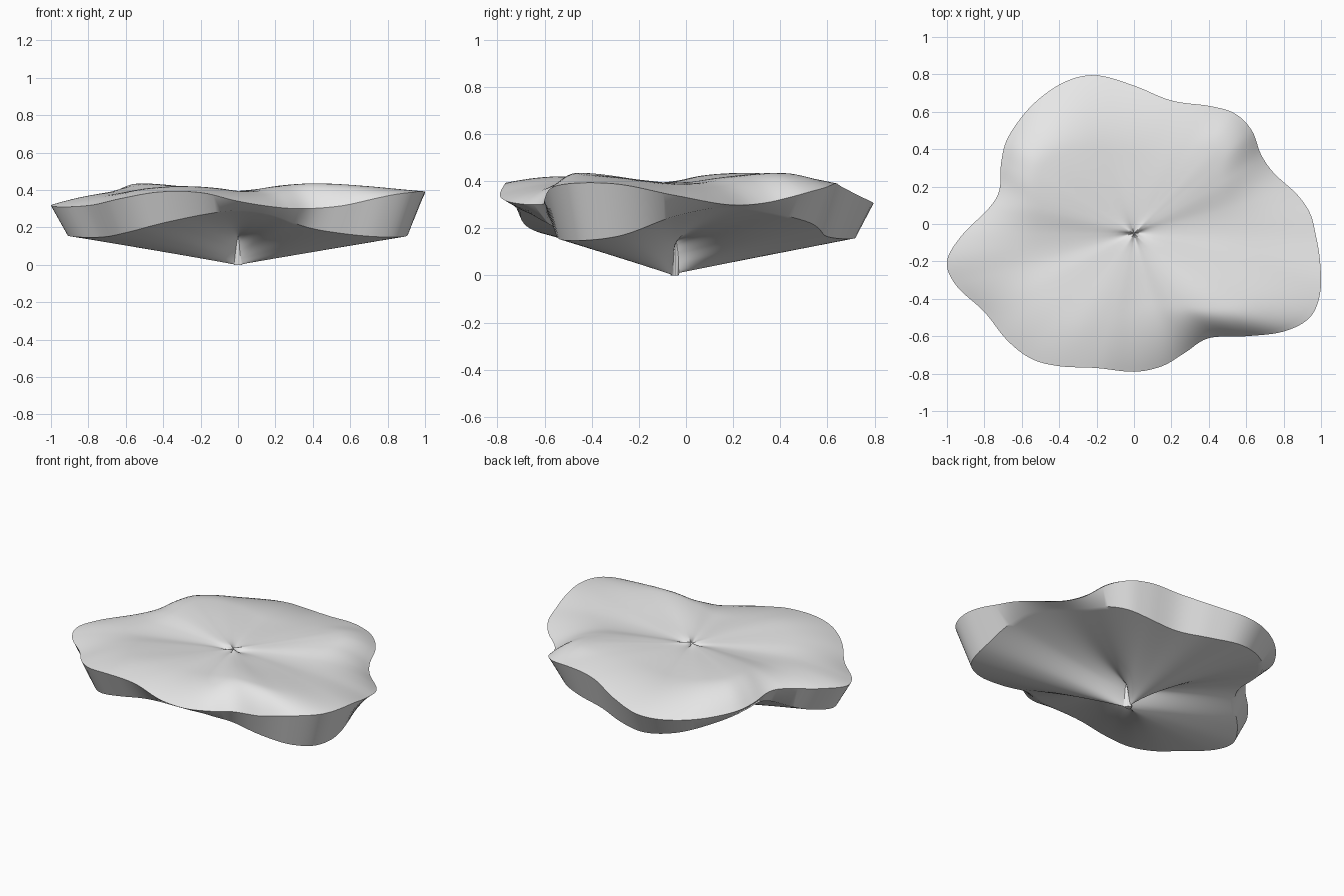
import bpy, bmesh, math

cube = bpy.data.objects.get("Cube")
if cube:
    bpy.data.objects.remove(cube)

CENTRE_Y = -0.05
STEPS = 6        # samples between outline points
RINGS = 28       # rings from axis to rim
AXIS = 0.004     # innermost ring
PILLAR = 0.03    # radius of the central spike underneath
FOOT_SCALE = 0.91
FOOT_DROP = 0.148
PLATEAU = 0.393

# Wavy outline, counterclockwise
outline = [(.97, -.05), (.94, .06), (.87, .16), (.75, .27), (.68, .37), (.63, .5),
           (.54, .59), (.41, .63), (.2, .66), (0, .74), (-.2, .795), (-.37, .76),
           (-.54, .64), (-.67, .47), (-.71, .33), (-.72, .18), (-.78, .08),
           (-.92, -.06), (-1, -.2), (-.95, -.33), (-.8, -.47), (-.68, -.62),
           (-.55, -.72), (-.4, -.76), (-.2, -.77), (0, -.79), (.15, -.76),
           (.27, -.69), (.4, -.61), (.6, -.6), (.8, -.575), (.94, -.5),
           (.995, -.37), (.995, -.2)]

# Heights in hundredths, one every fifteen degrees from +x
top_rim = [34, 30, 31, 36, 39, 37.5, 33.5, 30.5, 30, 31, 33, 35.5,
           33.5, 31, 32, 35.5, 39, 38.5, 34, 31, 30, 31.5, 38, 39]
crest = [39, 39.5, 42, 43.5, 42, 40.5, 39.5, 39, 40.5, 42.5, 43.5, 42.5,
         40, 39, 40.5, 41.5, 42, 41, 39.5, 39.5, 42, 43.5, 42.5, 40.5]
low_rim = [25, 29, 27.5, 23.5, 19, 16.5, 15.5, 16, 18.5, 23, 26.5, 26,
           18, 15, 15, 18, 23, 27, 29, 27, 22, 17.5, 14.8, 16.5]


def spline(values, t):
    """Closed Catmull-Rom curve through a list of numbers."""
    i = math.floor(t)
    f = t - i
    a, b, c, d = (values[(i + k) % len(values)] for k in (-1, 0, 1, 2))
    return b + f / 2 * (c - a + f * (2*a - 5*b + 4*c - d + f * (3*(b - c) + d - a)))


def height(values, angle):
    return spline(values, math.degrees(angle) % 360 / 15) / 100


def top_height(t, angle):
    """Pinched middle, flat plateau, a crest, then a fall to the rim."""
    peak, rim = height(crest, angle), height(top_rim, angle)
    rise = peak - PLATEAU
    turn = min(max(0.54 + 5 * rise, 0.52), 0.74)
    pinch = (0.6 * rise - 0.025) * math.exp(-10 * t)
    if t < turn:
        s = t / turn
        return PLATEAU + rise * s * s * (3 - 2 * s) + pinch
    return peak + (rim - peak) * ((t - turn) / (1 - turn)) ** 2 + pinch


def foot_height(t, angle):
    """Straight rulings from the low rim inward, ending at a thin spike."""
    if t < PILLAR:
        return 0
    return max(height(low_rim, angle) - FOOT_DROP * (1 - t), 0)


xs, ys = zip(*outline)
samples = [i / STEPS for i in range(len(outline) * STEPS)]
rim_points = [(spline(xs, t), spline(ys, t) - CENTRE_Y) for t in samples]

bm = bmesh.new()


def ring(t, scale, height_rule):
    verts = []
    for x, y in rim_points:
        z = height_rule(t, math.atan2(y, x))
        verts.append(bm.verts.new((x * t * scale, y * t * scale + CENTRE_Y, z)))
    return verts


# Top from axis to rim, side wall, then underside back to the spike
spans = [k / RINGS for k in range(1, RINGS + 1)]
rings = [ring(t, 1, top_height) for t in [AXIS, PILLAR / 2] + spans]
rings += [ring(t, FOOT_SCALE, foot_height)
          for t in spans[::-1] + [PILLAR, PILLAR * 0.8, AXIS]]
for inner, outer in zip(rings, rings[1:]):
    for i in range(len(inner)):
        j = i - 1
        bm.faces.new((inner[j], outer[j], outer[i], inner[i]))

# Close both ends on the axis
bm.faces.new(rings[0])
bm.faces.new(rings[-1][::-1])
bmesh.ops.recalc_face_normals(bm, faces=bm.faces)

mesh = bpy.data.meshes.new("wavy_slab")
bm.to_mesh(mesh)
bm.free()
slab = bpy.data.objects.new("wavy_slab", mesh)
bpy.context.collection.objects.link(slab)

# Plain grey surface
grey = bpy.data.materials.new("light_grey")
grey.use_nodes = True
colour = (0.8, 0.8, 0.8, 1)
grey.diffuse_color = colour
grey.node_tree.nodes["Principled BSDF"].inputs["Base Color"].default_value = colour
mesh.materials.append(grey)

bpy.ops.object.select_all(action="DESELECT")
slab.select_set(True)
bpy.context.view_layer.objects.active = slab
bpy.ops.object.shade_smooth_by_angle(angle=math.radians(40))
